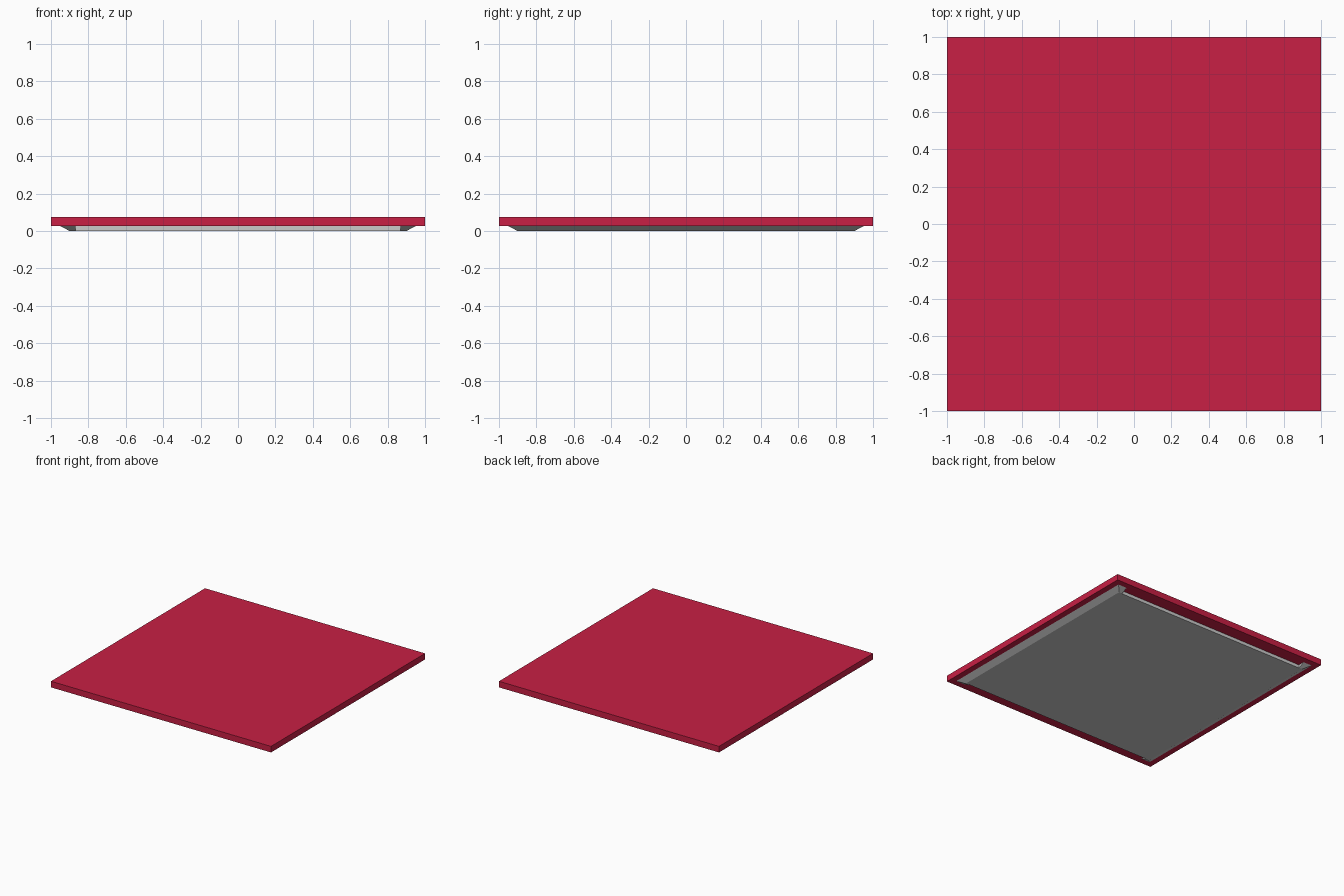
import bpy, bmesh
from mathutils import Vector

if "Cube" in bpy.data.objects:
    bpy.data.objects.remove(bpy.data.objects["Cube"])


def prism(name, bottom, top, z0, z1):
    """Box or frustum with (half x, half y) sizes at bottom and top."""
    bm = bmesh.new()
    bmesh.ops.create_cube(bm, size=2)
    for v in bm.verts:
        hx, hy = top if v.co.z > 0 else bottom
        v.co = Vector((v.co.x * hx, v.co.y * hy, z1 if v.co.z > 0 else z0))
    mesh = bpy.data.meshes.new(name)
    bm.to_mesh(mesh)
    bm.free()
    obj = bpy.data.objects.new(name, mesh)
    bpy.context.collection.objects.link(obj)
    return obj


# Red top slab
slab = prism("top_slab", (1, 1), (1, 1), 0.026, 0.076)
red = bpy.data.materials.new("red")
red.diffuse_color = (0.58, 0.014, 0.058, 1)
red.use_nodes = True
red.node_tree.nodes["Principled BSDF"].inputs["Base Color"].default_value = red.diffuse_color
slab.data.materials.append(red)

# Tapered grey base below the slab
base = prism("tapered_base", (0.9, 0.9), (0.95, 0.95), 0, 0.026)

# Long recesses cut in the front and back slopes
for side, label in ((-1, "front"), (1, "back")):
    cutter = prism(label + "_recess_cutter", (0.87, 0.06), (0.87, 0.06), -0.02, 0.05)
    cutter.location.y = side * 0.955
    cutter.hide_render = True
    cutter.hide_viewport = True
    cutter.display_type = 'WIRE'
    mod = base.modifiers.new(label + "_recess", 'BOOLEAN')
    mod.operation = 'DIFFERENCE'
    mod.solver = 'EXACT'
    mod.object = cutter
